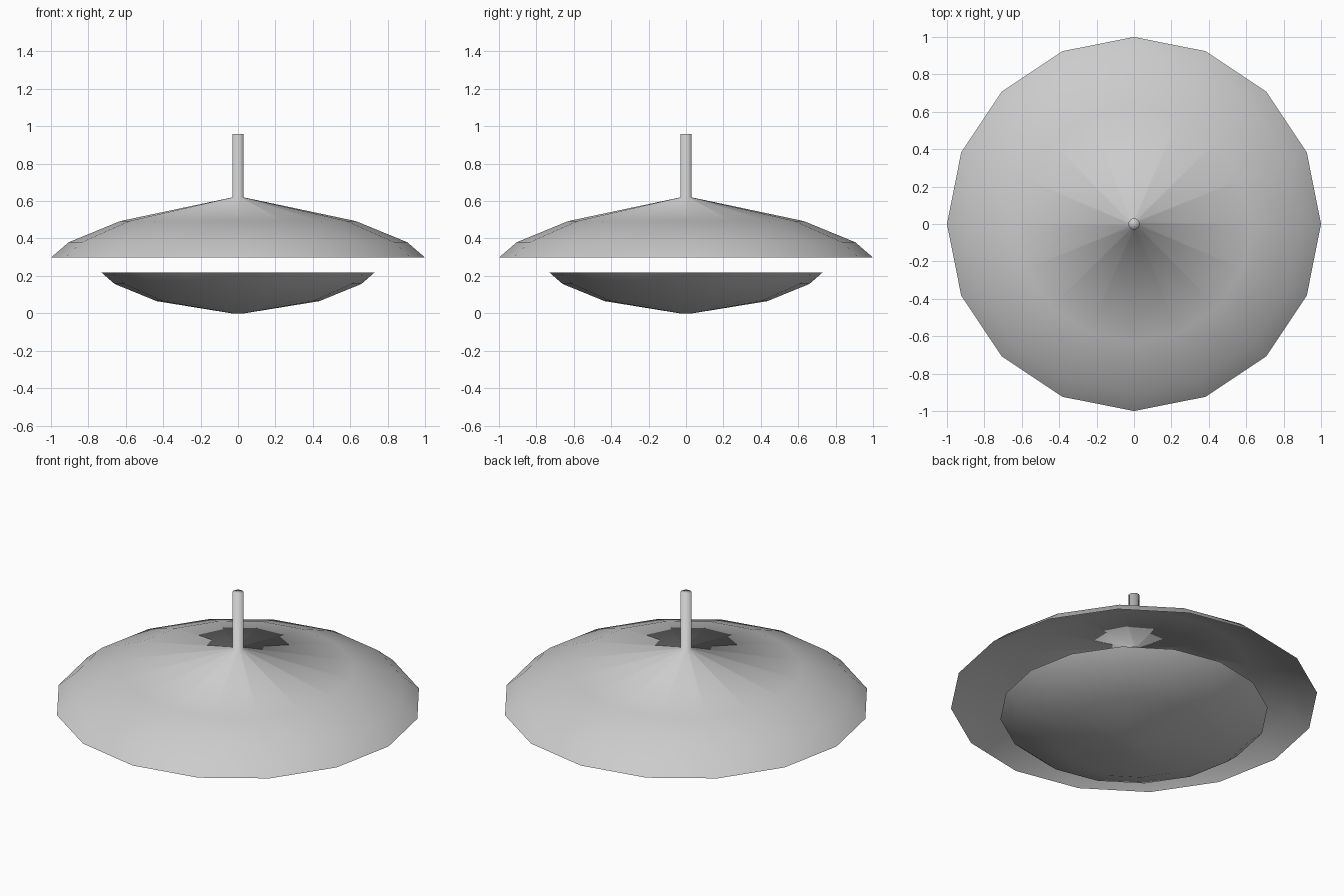
import bpy, bmesh, math

if "Cube" in bpy.data.objects:
    bpy.data.objects.remove(bpy.data.objects["Cube"])

SIDES = 16


def lathe(name, profile, cap_last=True):
    """Revolve (radius, z) points about z; optionally close the last ring."""
    bm = bmesh.new()
    rings = []
    for r, z in profile:
        rings.append([bm.verts.new((r * math.cos(2 * math.pi * i / SIDES),
                                    r * math.sin(2 * math.pi * i / SIDES), z))
                      for i in range(SIDES)])
    for a, b in zip(rings, rings[1:]):
        for i in range(SIDES):
            j = (i + 1) % SIDES
            bm.faces.new((a[i], a[j], b[j], b[i]))
    if cap_last:
        bm.faces.new(rings[-1])
    # Shells opening upward need their faces turned outward
    if profile[-1][1] < profile[0][1]:
        bmesh.ops.reverse_faces(bm, faces=bm.faces)
    for f in bm.faces:
        f.smooth = True
    mesh = bpy.data.meshes.new(name)
    bm.to_mesh(mesh)
    bm.free()
    obj = bpy.data.objects.new(name, mesh)
    bpy.context.collection.objects.link(obj)
    return obj


# Wide open shade flowing into the hanging stem
lathe("shade_and_stem", [(1.0, 0.298), (0.905, 0.38), (0.63, 0.493),
                         (0.03, 0.62), (0.03, 0.958)])

# Shallow floating diffuser bowl below the shade
lathe("diffuser_bowl", [(0.73, 0.218), (0.66, 0.157), (0.435, 0.065),
                        (0.035, 0.0)])
